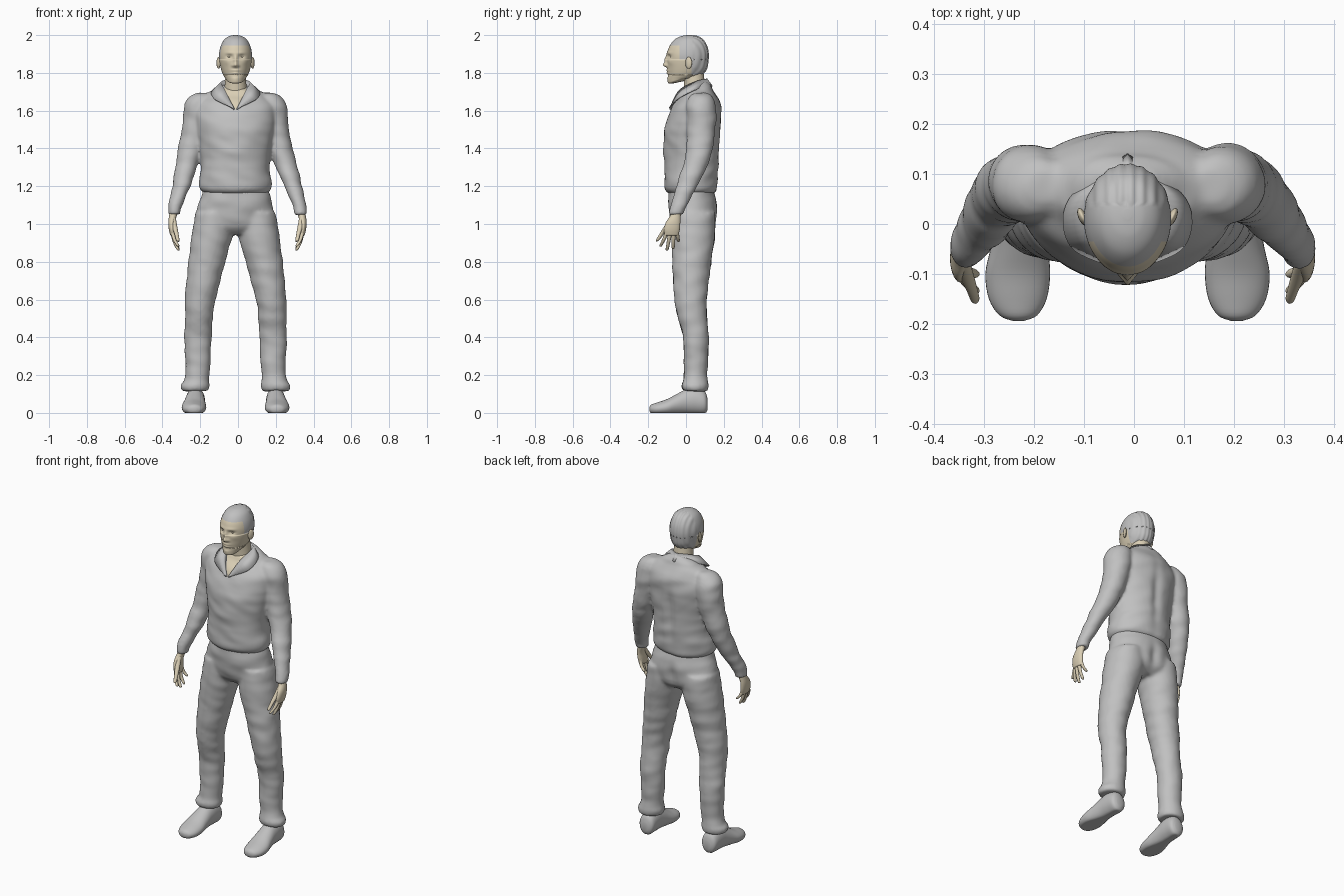
import bpy, bmesh, math
from mathutils import Vector, noise

cube = bpy.data.objects.get("Cube")
if cube:
    bpy.data.objects.remove(cube, do_unlink=True)

MID = -0.013  # the body's middle plane


def material(name, colour):
    m = bpy.data.materials.new(name)
    m.use_nodes = True
    m.diffuse_color = (*colour, 1)
    m.node_tree.nodes["Principled BSDF"].inputs["Base Color"].default_value = (*colour, 1)
    return m


grey = material("grey", (0.53, 0.53, 0.53))
skin = material("skin", (0.70, 0.62, 0.46))


def spline(rows, steps):
    """Smooth curve through rows of numbers."""
    out = []
    for i in range(len(rows) - 1):
        quad = rows[max(i - 1, 0)], rows[i], rows[i + 1], rows[min(i + 2, len(rows) - 1)]
        for k in range(steps):
            t = k / steps
            out.append([b + t / 2 * (c - a + t * (2*a - 5*b + 4*c - d + t * (3*b - a - 3*c + d)))
                        for a, b, c, d in zip(*quad)])
    return out + [list(rows[-1])]


def loft(bm, rows, place=Vector, seg=32, steps=4):
    """Closed skin over elliptic rings: centre x, centre y, z, radius x, radius y, tilt."""
    rings = []
    for cx, cy, z, rx, ry, *tilt in spline(rows, steps):
        rx, ry, lean = max(rx, .002), max(ry, .002), tilt[0] if tilt else 0
        ring = []
        for k in range(seg):
            a = math.tau * k / seg
            p = (cx + rx * math.sin(a), cy - ry * math.cos(a), z - lean * math.cos(a))
            ring.append(bm.verts.new(place(p)))
        rings.append(ring)
    for a, b in zip(rings, rings[1:]):
        for k in range(seg):
            bm.faces.new((a[k], a[(k + 1) % seg], b[(k + 1) % seg], b[k]))
    bm.faces.new(rings[0])
    bm.faces.new(rings[-1])


def finish(name, bm, *mats):
    bmesh.ops.recalc_face_normals(bm, faces=bm.faces)
    me = bpy.data.meshes.new(name)
    bm.to_mesh(me)
    bm.free()
    for m in mats:
        me.materials.append(m)
    me.shade_smooth()
    ob = bpy.data.objects.new(name, me)
    bpy.context.collection.objects.link(ob)
    return ob


def fuse(bm, voxel):
    """Merge overlapping lofts into one smooth cloth surface."""
    ob = finish("fused", bm)
    mod = ob.modifiers.new("merge", 'REMESH')
    mod.mode, mod.voxel_size = 'VOXEL', voxel
    mod = ob.modifiers.new("soften", 'SMOOTH')
    mod.factor, mod.iterations = .5, 6
    bpy.context.view_layer.update()
    me = bpy.data.meshes.new_from_object(ob.evaluated_get(bpy.context.evaluated_depsgraph_get()))
    bpy.data.objects.remove(ob, do_unlink=True)
    out = bmesh.new()
    out.from_mesh(me)
    bpy.data.meshes.remove(me)
    out.normal_update()
    return out


def bell(d, width):
    return math.exp(-(d / width) ** 2)


def folds(bm, amount, groove_z, groove_h, depth):
    """Cloth wrinkles plus a groove down the back."""
    moves = []
    for v in bm.verts:
        p = v.co
        d = amount * noise.noise(Vector((p.x * 9 + p.z * 6, p.y * 9, p.z * 17)))
        if p.y > .08:
            d -= depth * bell(p.x - MID, .03) * bell(p.z - groove_z, groove_h)
        moves.append(v.normal * d)
    for v, m in zip(bm.verts, moves):
        v.co += m


def sided(s):
    return lambda p: Vector((MID + s * p[0], p[1], p[2]))


def arm_side(s):
    # the left forearm swings slightly wider
    return lambda p: Vector((MID + s * p[0] + (s > 0) * .02 * min(1, max(0, (1.4 - p[2]) / .25)),
                             p[1], p[2]))


# Shirt: torso and sleeves
bm = bmesh.new()
loft(bm, [(0, .03, 1.16, .165, .12), (0, .028, 1.18, .187, .138), (0, .027, 1.22, .194, .142),
          (0, .03, 1.3, .182, .145), (0, .031, 1.4, .19, .15), (0, .037, 1.5, .208, .151),
          (0, .048, 1.58, .218, .141), (0, .06, 1.64, .205, .122), (0, .068, 1.685, .165, .09, .005),
          (0, .065, 1.715, .115, .075, .015), (0, .055, 1.735, .07, .06, .025)],
     sided(1), seg=48)
for s in (-1, 1):
    loft(bm, [(.165, .075, 1.695, .03, .03), (.18, .075, 1.675, .06, .06), (.196, .08, 1.62, .077, .077),
              (.212, .08, 1.5, .072, .074), (.25, .062, 1.35, .063, .068), (.288, .005, 1.2, .048, .057),
              (.32, -.043, 1.09, .036, .044), (.325, -.05, 1.05, .033, .04)], arm_side(s))
bm = fuse(bm, .009)
folds(bm, .006, 1.42, .16, .013)
# open neck: cut a V and show skin inside it
APEX = 1.605
for s in (-1, 1):
    faces = [f for f in bm.faces if f.calc_center_median().z > 1.58
             and f.calc_center_median().y < .03 and abs(f.calc_center_median().x - MID) < .12]
    geom = faces + list({e for f in faces for e in f.edges}) + list({v for f in faces for v in f.verts})
    bmesh.ops.bisect_plane(bm, geom=geom, plane_co=(MID, 0, APEX), plane_no=(s, 0, -.6))
for f in bm.faces:
    c = f.calc_center_median()
    f.material_index = int(c.y < .02 and abs(c.x - MID) < .6 * (c.z - APEX))
finish("shirt", bm, grey, skin)

# Collar: stand, fold line and outer flap, swept round the neck
stand = [(0, .1, 1.72), (.06, .05, 1.715), (.045, -.025, 1.67), (.004, -.075, 1.605)]
fold = [(0, .112, 1.77), (.074, .05, 1.755), (.055, -.038, 1.708), (.006, -.088, 1.612)]
flap = [(0, .142, 1.73), (.118, .05, 1.713), (.115, -.045, 1.665), (.02, -.09, 1.618)]
bm = bmesh.new()
for s in (-1, 1):
    lines = [[bm.verts.new(sided(s)(p)) for p in spline(r, 8)] for r in (stand, fold, flap)]
    for a, b in zip(lines, lines[1:]):
        for k in range(len(a) - 1):
            bm.faces.new((a[k], a[k + 1], b[k + 1], b[k]))
bmesh.ops.remove_doubles(bm, verts=bm.verts, dist=.0005)
collar = finish("collar", bm, grey)
collar.modifiers.new("thickness", 'SOLIDIFY').thickness = .007

# Trousers: hips and legs
bm = bmesh.new()
loft(bm, [(0, .025, 1.2, .168, .115), (0, .034, 1.12, .192, .13), (0, .04, 1.04, .208, .126),
          (0, .04, .98, .195, .11), (0, .04, .945, .12, .07)], sided(1), seg=48)
for s in (-1, 1):
    loft(bm, [(.112, .04, 1.06, .1, .115), (.123, .04, .95, .108, .116), (.152, .03, .8, .098, .103),
              (.187, .025, .6, .081, .086), (.195, .036, .5, .074, .077), (.199, .052, .4, .074, .069),
              (.2, .052, .25, .065, .064), (.207, .05, .17, .067, .065), (.214, .048, .145, .077, .07),
              (.214, .048, .115, .07, .066)], sided(s))
bm = fuse(bm, .01)
folds(bm, .005, 1.04, .07, .014)
finish("trousers", bm, grey)

# Shoes: lofted from heel to toe with a flat sole
for s, side in ((-1, "right"), (1, "left")):
    bm = bmesh.new()
    loft(bm, [(.21, .045, -.115, .02, .025), (.21, .055, -.1, .045, .058), (.212, .065, -.05, .05, .07),
              (.214, .06, 0, .052, .065), (.217, .045, .05, .058, .054), (.22, .03, .1, .065, .043),
              (.22, .022, .15, .058, .034), (.219, .02, .183, .038, .024), (.219, .02, .194, .012, .01)],
         lambda p: Vector((MID + s * p[0], -p[2], max(p[1], 0))))
    finish(side + "_shoe", bm, grey)

# Hands: palm, four fingers and thumb
FINGERS = [(-.104, .95, -.133, .88), (-.086, .945, -.1, .86), (-.066, .945, -.068, .868),
           (-.048, .955, -.04, .905)]
for s, side in ((-1, "right"), (1, "left")):
    bm = bmesh.new()
    loft(bm, [(.322, -.048, 1.09, .023, .028), (.33, -.054, 1.05, .021, .027), (.338, -.068, 1.01, .018, .038),
              (.336, -.075, .97, .017, .042), (.332, -.076, .94, .013, .036)], arm_side(s), seg=20)
    for y0, z0, y1, z1 in FINGERS:
        loft(bm, [(.335, y0, z0 + .02, .011, .011), (.332, y0, z0, .011, .011),
                  (.322, (y0 + y1) / 2, (z0 + z1) / 2, .0095, .0095),
                  (.305, y1, z1 + .006, .008, .008), (.302, y1, z1, .002, .002)], arm_side(s), seg=12)
    loft(bm, [(.33, -.07, 1.04, .012, .014), (.323, -.1, .99, .014, .014), (.312, -.13, .945, .011, .012),
              (.306, -.15, .915, .009, .009), (.305, -.156, .908, .002, .002)], arm_side(s), seg=12)
    finish(side + "_hand", bm, skin)

# Neck
bm = bmesh.new()
loft(bm, [(0, .035, 1.83, .05, .055), (0, .043, 1.76, .055, .055), (0, .048, 1.71, .06, .057),
          (0, .055, 1.65, .068, .06)], sided(1))
finish("neck", bm, skin)

# Head: skull loft, sculpted face, hair area cut along straight hairlines
bm = bmesh.new()
loft(bm, [(0, .02, 2, .008, .01), (0, .018, 1.994, .035, .045), (0, .015, 1.975, .061, .077),
          (0, .012, 1.94, .079, .1), (0, .01, 1.9, .087, .11), (0, .009, 1.86, .085, .109),
          (0, .006, 1.82, .077, .104), (0, -.005, 1.79, .066, .09, .01), (0, -.03, 1.767, .051, .065, .016),
          (0, -.045, 1.752, .034, .044, .008), (0, -.05, 1.748, .01, .015, .003)],
     sided(1), seg=96, steps=8)
# each bump: offset from the middle, height, width, tallness, push towards the front
BUMPS = [(0, 1.842, .011, .012, .021), (0, 1.87, .009, .022, .013), (.014, 1.838, .008, .007, .007),
         (.032, 1.886, .017, .011, -.011), (.03, 1.906, .026, .008, .004), (.048, 1.858, .017, .016, .003),
         (0, 1.813, .021, .005, .007), (0, 1.799, .018, .006, .007), (0, 1.765, .02, .012, .005)]
for v in bm.verts:
    x, y, z = v.co
    if y < -.02:
        for off, height, w, h, push in BUMPS:
            for s in ((-1, 1) if off else (1,)):
                v.co.y -= push * bell(x - MID - s * off, w) * bell(z - height, h)
for co, no in (((0, 0, 1.945), (0, 0, 1)), ((0, 0, 1.87), (0, 0, 1)), ((0, 0, 1.79), (0, 0, 1)),
               ((0, -.035, 0), (0, 1, 0)), ((0, .03, 0), (0, 1, 0))):
    bmesh.ops.bisect_plane(bm, geom=bm.verts[:] + bm.edges[:] + bm.faces[:], plane_co=co, plane_no=no)
for f in bm.faces:
    c = f.calc_center_median()
    hair = c.z > 1.945 or (c.y > -.035 and c.z > 1.87) or (c.y > .03 and c.z > 1.79)
    f.material_index = int(hair)
# combed ridges at the back of the hair
bm.normal_update()
for v in bm.verts:
    if v.co.y > .04:
        v.co += v.normal * .0014 * math.sin(v.co.x * 280)
finish("head", bm, skin, grey)

# Ears and eyes
for s, side in ((-1, "right"), (1, "left")):
    for name, centre, size in (("ear", (.09, .014, 1.853), (.009, .018, .031)),
                               ("eye", (.031, -.072, 1.884), (.014, .013, .007))):
        bm = bmesh.new()
        bmesh.ops.create_uvsphere(bm, u_segments=20, v_segments=12, radius=1)
        for v in bm.verts:
            p = [c + r * q for c, r, q in zip(centre, size, v.co)]
            if name == "ear":  # rear rim stands away from the skull
                p[0] += .35 * (p[1] - centre[1])
            v.co = sided(s)(p)
        finish(side + "_" + name, bm, skin)
